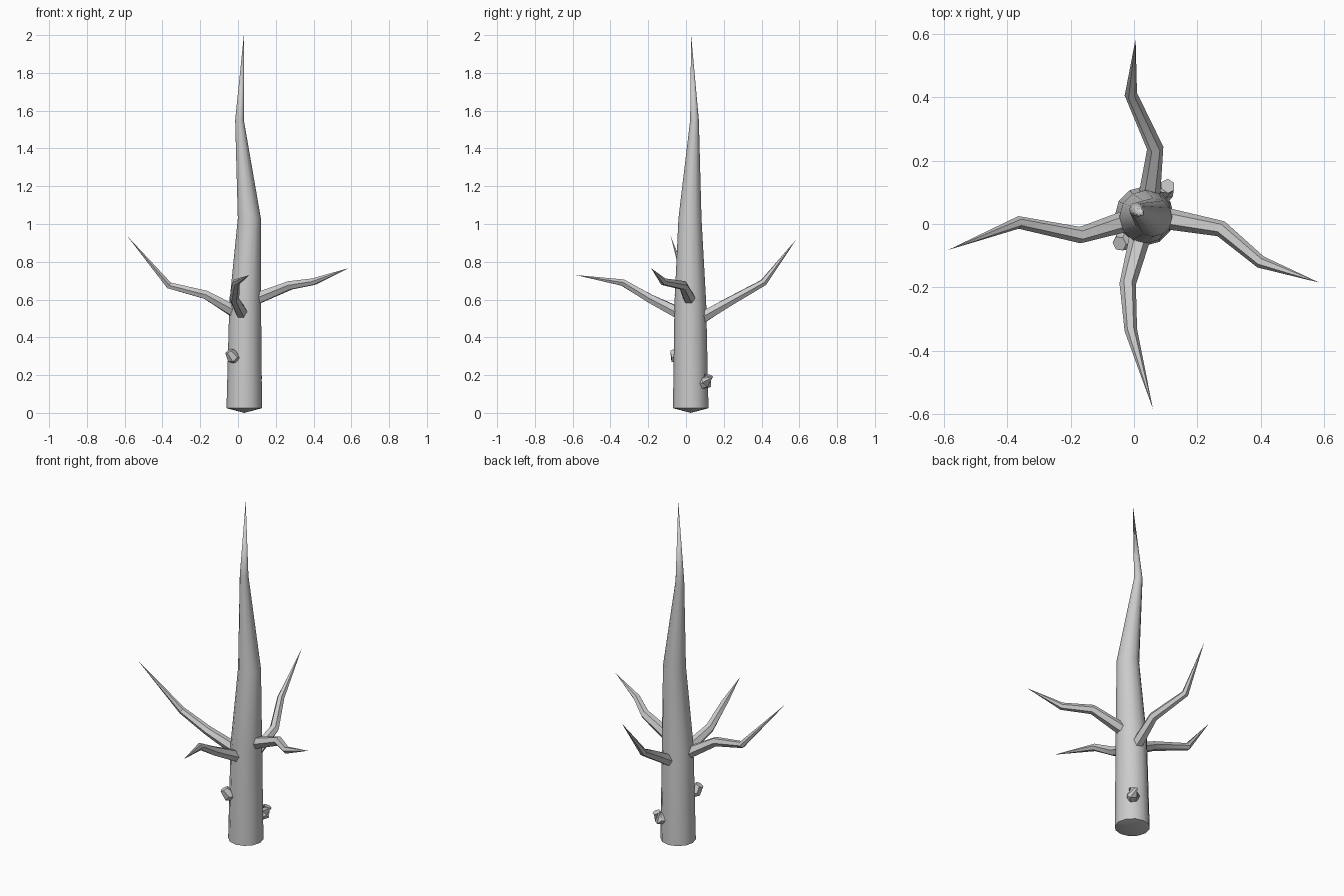
import bpy, bmesh, math
from mathutils import Vector

cube = bpy.data.objects.get("Cube")
if cube:
    bpy.data.objects.remove(cube)

bark = bpy.data.materials.new("grey bark")
bark.use_nodes = True
grey = (0.6, 0.6, 0.6, 1)
bark.diffuse_color = grey
bark.node_tree.nodes["Principled BSDF"].inputs["Base Color"].default_value = grey


def limb(name, path, radii, sides, flat_rings=False, start_tip=False):
    """Tapered tube along a path; a zero radius makes a point."""
    pts = [Vector(p) for p in path]
    bm = bmesh.new()
    rings = []
    for i, (p, r) in enumerate(zip(pts, radii)):
        if r == 0:
            rings.append([bm.verts.new(p)])
            continue
        along = (pts[min(i + 1, len(pts) - 1)] - p).normalized() + (p - pts[max(i - 1, 0)]).normalized()
        if flat_rings:
            along = Vector((0, 0, 1))
        along.normalize()
        ref = Vector((1, 0, 0)) if abs(along.z) > 0.9 else Vector((0, 0, 1))
        u = along.cross(ref).normalized()
        v = along.cross(u)
        turn = [2 * math.pi * k / sides for k in range(sides)]
        rings.append([bm.verts.new(p + r * (math.cos(a) * u + math.sin(a) * v)) for a in turn])
    for a, b in zip(rings, rings[1:]):
        for k in range(sides):
            j = (k + 1) % sides
            if len(a) == 1:
                bm.faces.new((a[0], b[j], b[k]))
            elif len(b) == 1:
                bm.faces.new((a[k], a[j], b[0]))
            else:
                bm.faces.new((a[k], a[j], b[j], b[k]))
    for ring in (rings[0], rings[-1]):
        if len(ring) > 1:
            bm.faces.new(ring)
    bmesh.ops.recalc_face_normals(bm, faces=bm.faces)
    mesh = bpy.data.meshes.new(name)
    bm.to_mesh(mesh)
    bm.free()
    mesh.materials.append(bark)
    obj = bpy.data.objects.new(name, mesh)
    bpy.context.collection.objects.link(obj)
    bpy.ops.object.select_all(action="DESELECT")
    obj.select_set(True)
    bpy.context.view_layer.objects.active = obj
    bpy.ops.object.shade_smooth_by_angle(angle=math.radians(35))
    return obj


# Trunk with a shallow pointed underside and a long bent spire
limb("trunk",
     [(0.033, 0.025, 0), (0.033, 0.025, 0.025), (0.038, 0.023, 0.58),
      (0.06, 0.021, 1.03), (0.008, 0.045, 1.55), (0.031, 0.027, 2)],
     [0, 0.094, 0.084, 0.061, 0.023, 0], 12, flat_rings=True)

# Four crooked branches
branches = {
    "right_branch": [(0.01, 0.02, 0.52), (-0.17, -0.035, 0.625), (-0.365, 0.005, 0.675), (-0.587, -0.082, 0.937)],
    "left_branch": [(0.06, 0.025, 0.59), (0.275, -0.015, 0.675), (0.40, -0.12, 0.695), (0.585, -0.185, 0.766)],
    "front_branch": [(0.03, 0.0, 0.51), (-0.02, -0.19, 0.605), (-0.01, -0.335, 0.69), (0.06, -0.585, 0.73)],
    "back_branch": [(0.045, 0.06, 0.49), (0.067, 0.24, 0.595), (-0.01, 0.41, 0.69), (0.005, 0.585, 0.92)],
}
for name, path in branches.items():
    limb(name, path, [0.036, 0.026, 0.02, 0], 6)

# Two broken stubs low on the trunk
limb("front_stub", [(0.0, -0.01, 0.285), (-0.028, -0.053, 0.295), (-0.046, -0.062, 0.328)],
     [0.03, 0.034, 0.024], 6)
limb("back_stub", [(0.07, 0.07, 0.15), (0.096, 0.108, 0.16), (0.107, 0.12, 0.198)],
     [0.03, 0.034, 0.024], 6)
